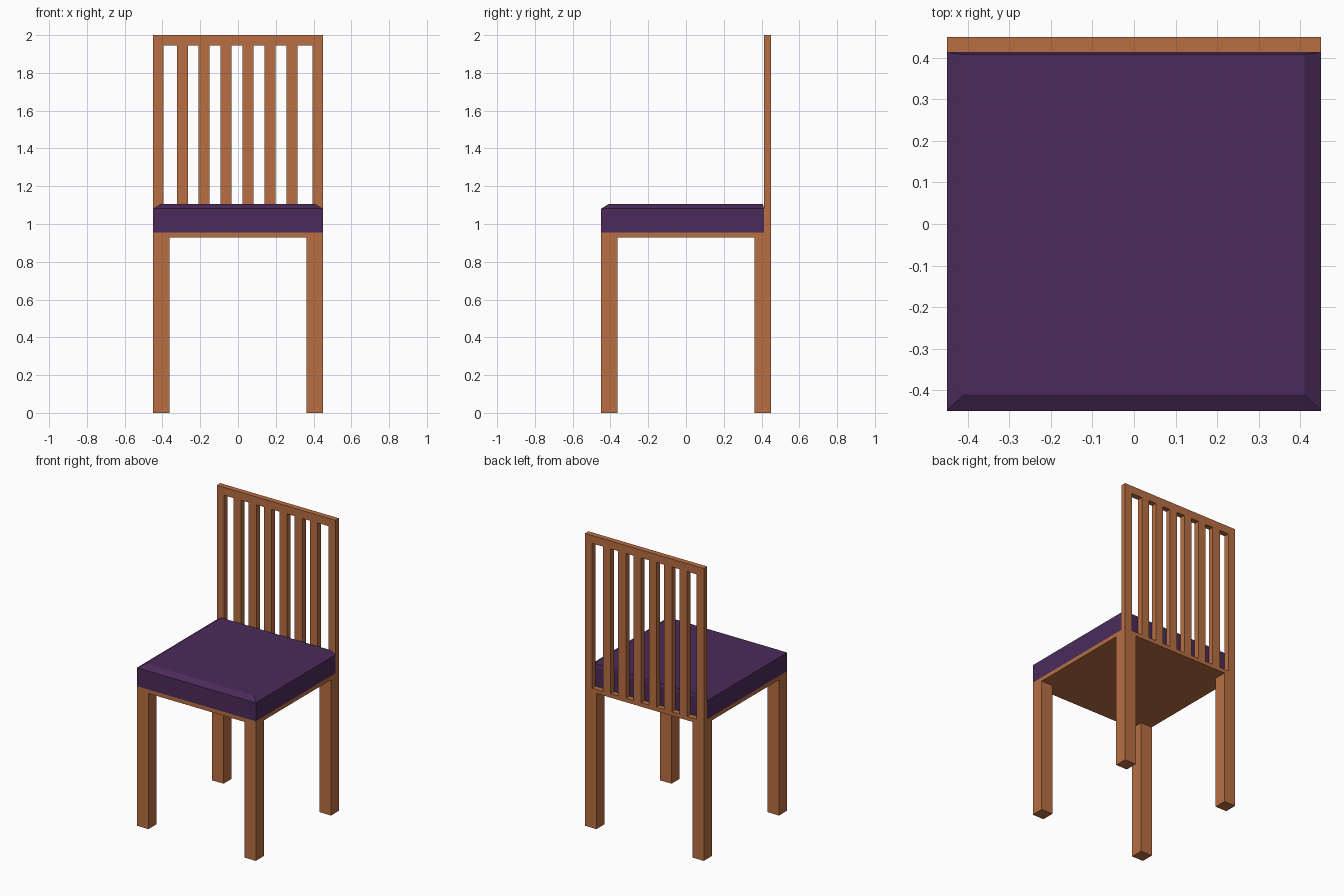
import bpy, bmesh

if "Cube" in bpy.data.objects:
    bpy.data.objects.remove(bpy.data.objects["Cube"])


def material(name, color):
    m = bpy.data.materials.new(name)
    m.diffuse_color = (*color, 1)
    m.use_nodes = True
    m.node_tree.nodes["Principled BSDF"].inputs["Base Color"].default_value = m.diffuse_color
    return m


wood = material("wood", (0.48, 0.156, 0.054))
fabric = material("fabric", (0.07, 0.024, 0.102))


def box(name, x, y, z, mat):
    """Box from (min, max) ranges on each axis."""
    bm = bmesh.new()
    bmesh.ops.create_cube(bm, size=1)
    for v in bm.verts:
        v.co = [r[0] if c < 0 else r[1] for c, r in zip(v.co, (x, y, z))]
    mesh = bpy.data.meshes.new(name)
    bm.to_mesh(mesh)
    bm.free()
    mesh.materials.append(mat)
    obj = bpy.data.objects.new(name, mesh)
    bpy.context.collection.objects.link(obj)
    return obj


H = 0.45                        # half width of the chair
LEG = 0.087
BASE_Z, SEAT_Z = 0.928, 0.955   # seat board underside and top
BACK = (0.413, H)               # depth range of the backrest
STILE = 0.055
RAIL_Z = 1.946

# Legs
for row, y in (("front", (-H, -H + LEG)), ("back", (H - LEG, H))):
    for side, x in (("left", (-H, -H + LEG)), ("right", (H - LEG, H))):
        box(f"{row}_leg_{side}", x, y, (0, BASE_Z), wood)

# Seat board
box("seat_board", (-H, H), (-H, H), (BASE_Z, SEAT_Z), wood)

# Cushion with a sloped rim around its top
cushion = box("cushion", (-H, H), (-H, BACK[0]), (SEAT_Z, 1.081), fabric)
bm = bmesh.new()
bm.from_mesh(cushion.data)
top = max(bm.faces, key=lambda f: f.calc_center_median().z)
top = bmesh.ops.extrude_discrete_faces(bm, faces=[top])["faces"][0]
for v in top.verts:
    v.co.x = 0.41 if v.co.x > 0 else -0.41
    v.co.y = 0.408 if v.co.y > 0 else -0.41
    v.co.z = 1.105
bm.to_mesh(cushion.data)
bm.free()

# Backrest frame
box("back_stile_left", (-H, -H + STILE), BACK, (SEAT_Z, RAIL_Z), wood)
box("back_stile_right", (H - STILE, H), BACK, (SEAT_Z, RAIL_Z), wood)
box("back_top_rail", (-H, H), BACK, (RAIL_Z, 2.0), wood)

# Backrest slats
for i in range(6):
    cx = -0.295 + i * 0.116
    box(f"back_slat_{i + 1}", (cx - 0.029, cx + 0.029), BACK, (SEAT_Z, RAIL_Z), wood)
